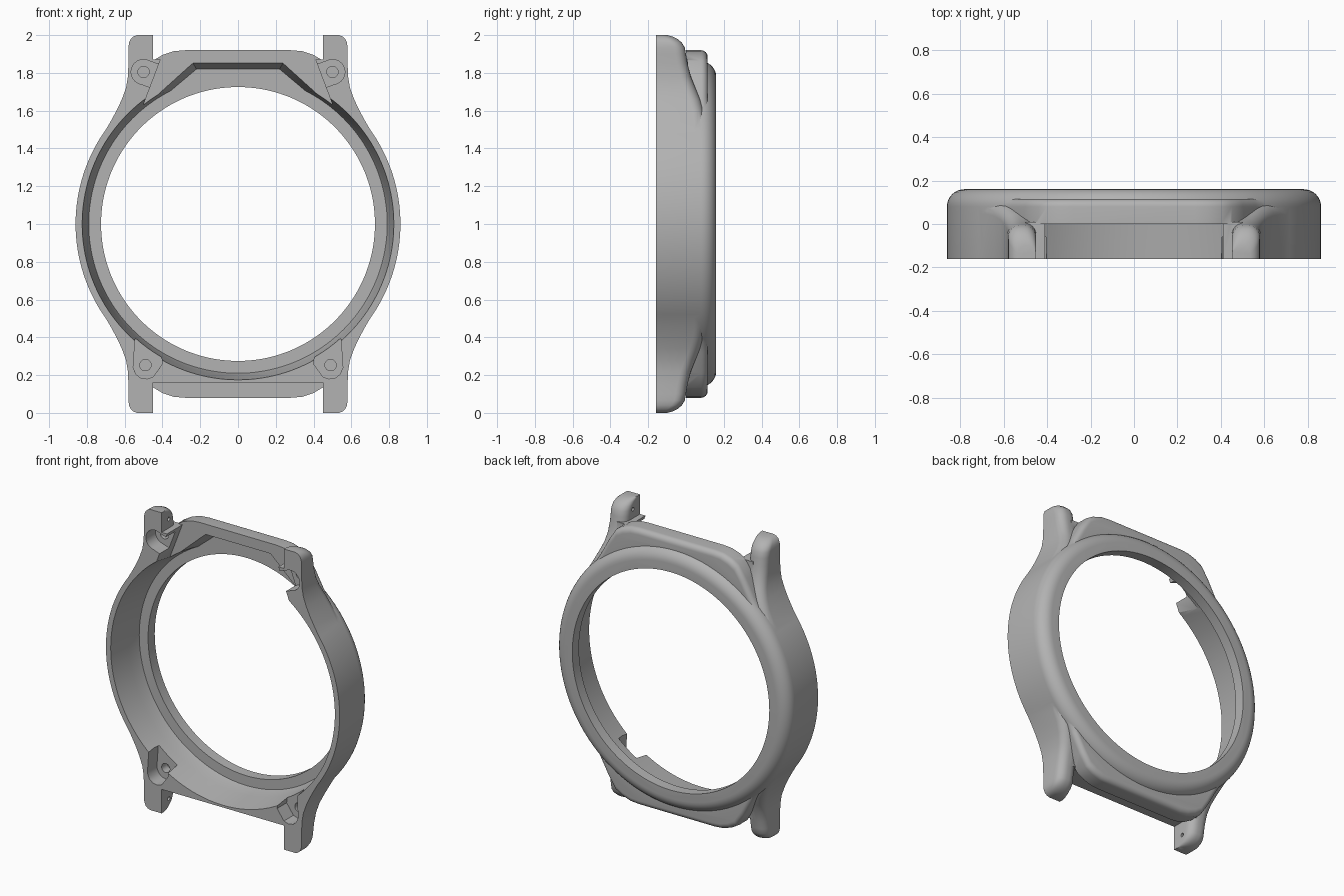
import bpy, bmesh, math
from mathutils import Vector

if "Cube" in bpy.data.objects:
    bpy.data.objects.remove(bpy.data.objects["Cube"], do_unlink=True)

FRONT = -0.16
MID = 1.0  # height of the ring centre

metal = bpy.data.materials.new("grey_metal")
metal.use_nodes = True
grey = (0.45, 0.45, 0.45, 1)
metal.diffuse_color = grey
metal.node_tree.nodes["Principled BSDF"].inputs["Base Color"].default_value = grey


def loft(name, rings):
    """Skin closed rings of equal length and cap both ends."""
    bm = bmesh.new()
    loops = [[bm.verts.new(p) for p in ring] for ring in rings]
    n = len(loops[0])
    for a, b in zip(loops, loops[1:]):
        for i in range(n):
            j = (i + 1) % n
            bm.faces.new((a[i], a[j], b[j], b[i]))
    bm.faces.new(loops[0][::-1])
    bm.faces.new(loops[-1])
    bm.normal_update()
    if bm.calc_volume(signed=True) < 0:
        bmesh.ops.reverse_faces(bm, faces=bm.faces)
    mesh = bpy.data.meshes.new(name)
    bm.to_mesh(mesh)
    bm.free()
    mesh.materials.append(metal)
    ob = bpy.data.objects.new(name, mesh)
    bpy.context.collection.objects.link(ob)
    return ob


def prism(name, pts, y0, y1, end=None):
    return loft(name, [[(x, y0, z) for x, z in pts],
                       [(x, y1, z) for x, z in (end or pts)]])


def mirror_x(pts):
    return pts + [(-x, z) for x, z in reversed(pts)]


def disc(x, z, r, n=32):
    return [(x + r * math.cos(2 * math.pi * i / n),
             z + r * math.sin(2 * math.pi * i / n)) for i in range(n)]


def turned(name, profile, n=160):
    """Solid of revolution about the y axis, from (radius, y) points."""
    return loft(name, [[(x, y, z) for x, z in disc(0, MID, r, n)]
                       for r, y in profile])


def boolean(target, tool, operation):
    mod = target.modifiers.new("join", 'BOOLEAN')
    mod.operation = operation
    mod.solver = 'EXACT'
    mod.object = tool
    bpy.context.view_layer.objects.active = target
    bpy.ops.object.modifier_apply(modifier=mod.name)
    bpy.data.objects.remove(tool, do_unlink=True)


def add(tool):
    boolean(case, tool, 'UNION')


def cut(tool):
    tool.hide_render = True
    boolean(case, tool, 'DIFFERENCE')


# Round case with a rolled bezel edge
rim = [(0.86, FRONT), (0.86, 0.08)]
for i in range(1, 9):
    a = math.radians(i * 90 / 8)
    rim.append((0.78 + 0.08 * math.cos(a), 0.08 + 0.08 * math.sin(a)))
case = turned("watch_case", rim)

# Walls between the lugs
add(prism("end_walls", mirror_x([(0.5, 0.16), (0.5, 1.87)]), FRONT, 0.01))

# Raised back plate with sloped corners and a rounded back edge
quarter = [(0.28, 1.92), (0.34, 1.915), (0.40, 1.895), (0.45, 1.865),
           (0.50, 1.79), (0.56, 1.68), (0.63, 1.56), (0.68, 1.48)]
outline = mirror_x(quarter + [(x, 2 * MID - z) for x, z in reversed(quarter)])


def plate_ring(inset, y):
    s = 1 - inset / 0.9
    return [(x * s, y, MID + (z - MID) * s) for x, z in outline]


plate = [plate_ring(0, 0)]
for i in range(7):
    a = math.radians(i * 15)
    plate.append(plate_ring(0.035 * (1 - math.cos(a)), 0.08 + 0.035 * math.sin(a)))
add(loft("back_plate", plate))

# Lugs: sections of (height, outer x, back y) flowing into the case
sections = [(2.0, 0.535, -0.10), (1.993, 0.553, -0.072), (1.98, 0.568, -0.045),
            (1.96, 0.577, -0.022), (1.935, 0.58, -0.007), (1.90, 0.58, 0.0),
            (1.85, 0.58, 0.008), (1.78, 0.583, 0.026), (1.72, 0.593, 0.05),
            (1.66, 0.615, 0.075), (1.60, 0.643, 0.092), (1.54, 0.676, 0.10),
            (1.46, 0.724, 0.10), (1.40, 0.74, 0.09)]


def lug_ring(z, outer, back, sx, flip):
    inner = 0.45
    r = min(0.055, (outer - inner) * 0.45, back - FRONT - 0.005)
    ring = [(inner, FRONT), (outer, FRONT)]
    for cx, start in ((outer - r, 0), (inner + r, 90)):
        for i in range(7):
            a = math.radians(start + i * 15)
            ring.append((cx + r * math.cos(a), back - r + r * math.sin(a)))
    return [(sx * x, y, 2 * MID - z if flip else z) for x, y in ring]


for sx in (1, -1):
    for flip in (False, True):
        add(loft("lug", [lug_ring(z, o, b, sx, flip) for z, o, b in sections]))

# Movement cavity with a flat ledge and the display opening
cut(turned("cavity", [(0.825, -0.3), (0.825, FRONT), (0.805, 0.0), (0.797, 0.06),
                      (0.79, 0.09), (0.725, 0.09), (0.725, 0.3)]))

# Flat outer wall at the lower strap gap
cut(prism("strap_gap", mirror_x([(0.45, -0.1), (0.45, 0.16)]), -0.3, 0))

# Open notch at the top and the tapered recess behind it
cut(prism("top_notch", mirror_x([(0.45, 1.5), (0.505, 1.62), (0.41, 1.87),
                                 (0.41, 2.1)]), -0.3, 0))
cut(prism("top_recess",
          mirror_x([(0.45, 1.5), (0.50, 1.62), (0.24, 1.855)]), -0.01, 0.09,
          mirror_x([(0.43, 1.5), (0.47, 1.61), (0.22, 1.82)])))

# Screw pockets, screw holes and strap pin holes
for sx in (1, -1):
    centre = Vector((sx * 0.5, 1.805))
    way = Vector((-sx * 0.94, -0.34))
    side = Vector((-way.y, way.x)) * 0.065
    channel = [centre + side, centre - side,
               centre - side + way * 0.13, centre + side + way * 0.13]
    cut(prism("upper_pocket", disc(*centre, 0.066), -0.3, -0.06))
    cut(prism("upper_channel", [tuple(p) for p in channel], -0.3, -0.06))
    cut(prism("upper_screw_hole", disc(*centre, 0.03), -0.3, 0.0))

    lower = [(0.545, 0.39), (0.555, 0.24), (0.54, 0.205), (0.515, 0.185),
             (0.48, 0.18), (0.45, 0.19), (0.40, 0.26), (0.42, 0.40)]
    cut(prism("lower_pocket", [(sx * x, z) for x, z in lower], -0.3, -0.06))
    cut(prism("lower_screw_hole", disc(sx * 0.49, 0.253, 0.03), -0.3, 0.0))

    for z in (0.07, 1.93):
        pin = disc(-0.085, z, 0.012, 12)
        cut(loft("pin_hole", [[(sx * x, y, h) for y, h in pin]
                              for x in (0.42, 0.50)]))

# Smooth shading with crisp machined edges
bpy.ops.object.select_all(action='DESELECT')
case.select_set(True)
bpy.context.view_layer.objects.active = case
bpy.ops.object.shade_smooth_by_angle(angle=math.radians(32))
